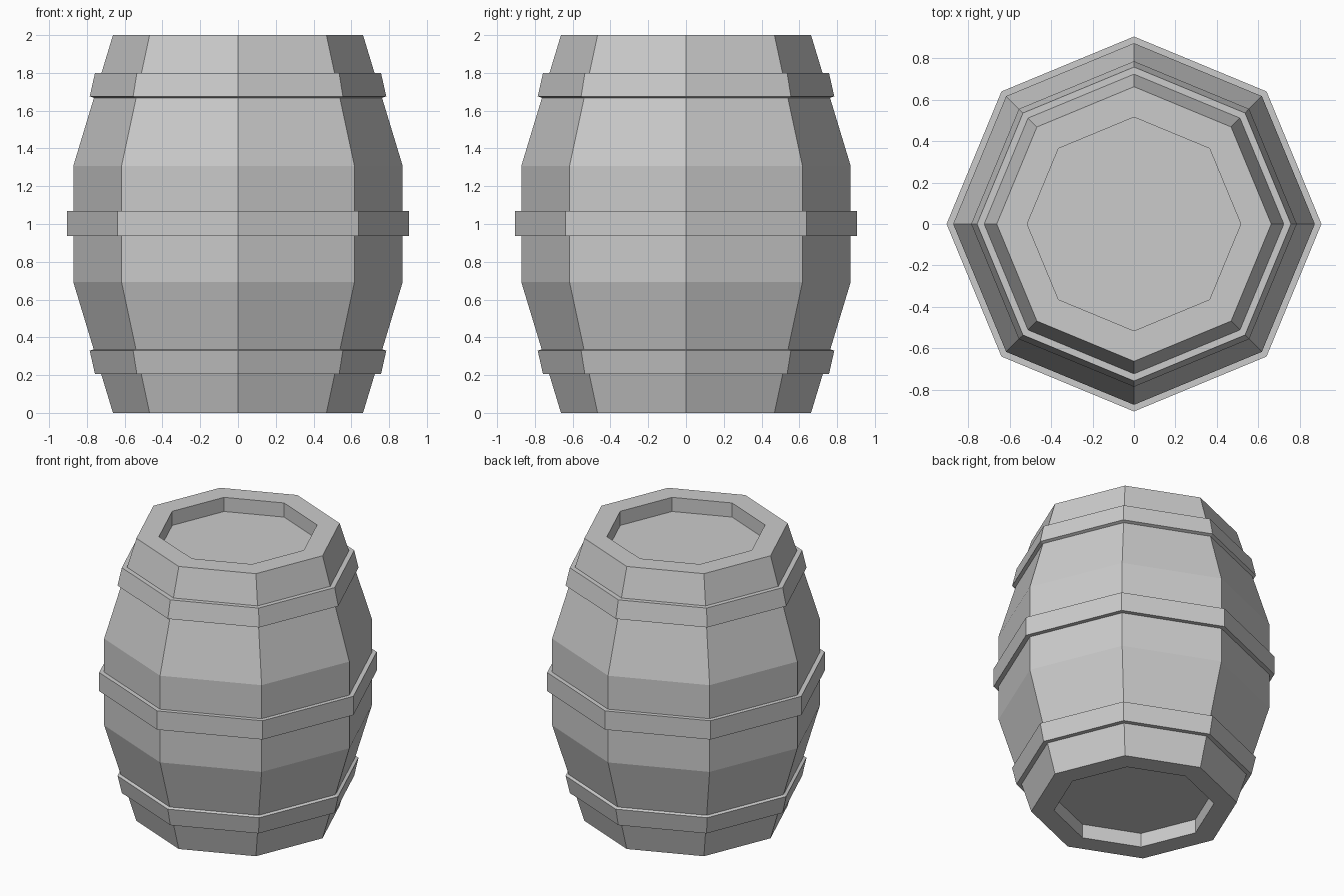
import bpy, bmesh
from math import cos, sin, pi

if "Cube" in bpy.data.objects:
    bpy.data.objects.remove(bpy.data.objects["Cube"])

SIDES = 8


def lathe(name, profile, closed=False):
    """Spin an (r, z) profile into an octagonal solid; cap the ends or close the loop."""
    bm = bmesh.new()
    rings = [[bm.verts.new((r * cos(2 * pi * i / SIDES), r * sin(2 * pi * i / SIDES), z))
              for i in range(SIDES)] for r, z in profile]
    pairs = list(zip(rings, rings[1:]))
    if closed:
        pairs.append((rings[-1], rings[0]))
    else:
        bm.faces.new(rings[0])
        bm.faces.new(rings[-1])
    for a, b in pairs:
        for i in range(SIDES):
            j = (i + 1) % SIDES
            bm.faces.new((a[i], a[j], b[j], b[i]))
    bmesh.ops.recalc_face_normals(bm, faces=bm.faces)
    mesh = bpy.data.meshes.new(name)
    bm.to_mesh(mesh)
    bm.free()
    obj = bpy.data.objects.new(name, mesh)
    bpy.context.collection.objects.link(obj)
    return obj


# Barrel body with recessed lids at both ends
half = [(0.515, 0.10), (0.515, 0), (0.662, 0), (0.872, 0.693)]
lathe("barrel_body", half + [(r, 2 - z) for r, z in reversed(half)])

# Middle hoop
lathe("middle_hoop", [(0.865, 0.937), (0.904, 0.937), (0.904, 1.07), (0.865, 1.07)], True)

# Sloped hoops near the bottom and top
hoop = [(0.715, 0.205), (0.757, 0.205), (0.785, 0.329), (0.755, 0.34)]
lathe("lower_hoop", hoop, True)
lathe("upper_hoop", [(r, 2.005 - z) for r, z in hoop], True)
